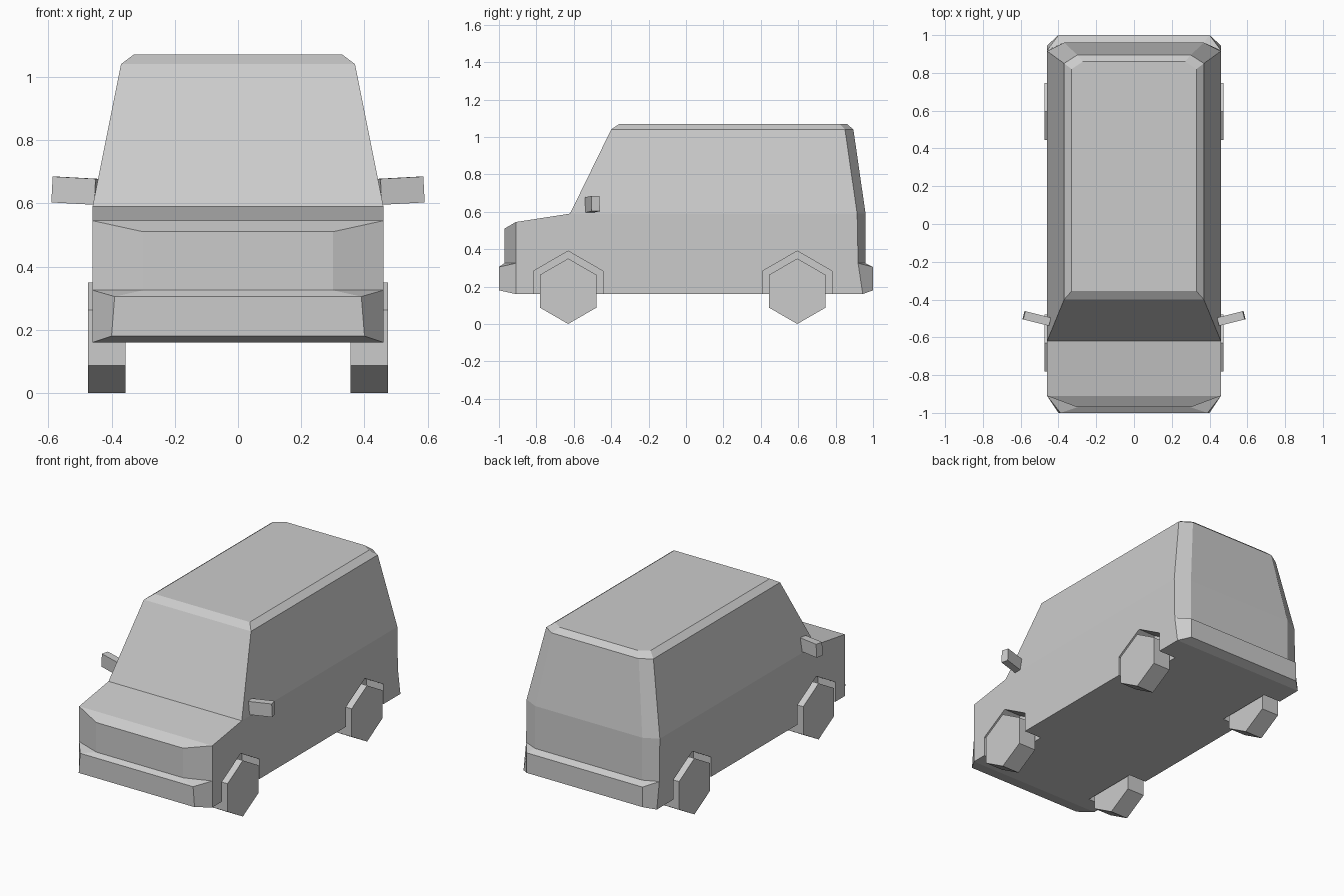
import bpy, bmesh, math
from mathutils import Matrix

if "Cube" in bpy.data.objects:
    bpy.data.objects.remove(bpy.data.objects["Cube"])

# Single plain grey material
GREY = (0.6, 0.6, 0.6, 1.0)
grey = bpy.data.materials.new("plain grey")
grey.use_nodes = True
grey.diffuse_color = GREY
grey.node_tree.nodes["Principled BSDF"].inputs["Base Color"].default_value = GREY


def finish(bm, name):
    bmesh.ops.recalc_face_normals(bm, faces=bm.faces)
    mesh = bpy.data.meshes.new(name)
    bm.to_mesh(mesh)
    bm.free()
    mesh.materials.append(grey)
    obj = bpy.data.objects.new(name, mesh)
    bpy.context.scene.collection.objects.link(obj)
    return obj


def hexagon(name, x, y, z, radius, width):
    """Six-sided drum with its axis along x and a corner pointing up."""
    bm = bmesh.new()
    place = Matrix.Translation((x, y, z)) @ Matrix.Rotation(math.pi / 2, 4, 'Y')
    bmesh.ops.create_cone(bm, cap_ends=True, segments=6, radius1=radius,
                          radius2=radius, depth=width, matrix=place)
    # turn about the axle so that a corner is at the top
    top = max(v.co.z for v in bm.verts)
    if top < z + radius * 0.99:
        bmesh.ops.rotate(bm, verts=bm.verts, cent=(x, y, z),
                         matrix=Matrix.Rotation(math.pi / 6, 3, 'X'))
    return finish(bm, name)


# Body outline at each level, as (x, y, z) on the left half:
# front, front corner, rear corner, rear
LOW_F, LOW_B = (0.46, -0.91, 0.16), (0.46, 0.945, 0.16)
BUMP_F, BUMP_B = (0.46, -0.91, 0.325), (0.46, 0.92, 0.325)
HOOD = (0.46, -0.91, 0.545)
BELT_B, BELT_R = (0.46, 0.915, 0.59), (0.37, 0.96, 0.59)
SCREEN = (0.46, -0.62, 0.59)
levels = [
    (LOW_F, LOW_F, LOW_B, LOW_B),
    ((0.40, -1.0, 0.18), LOW_F, LOW_B, (0.40, 1.0, 0.18)),
    ((0.39, -1.0, 0.305), BUMP_F, BUMP_B, (0.40, 1.0, 0.305)),
    ((0.30, -0.97, 0.325), BUMP_F, BUMP_B, (0.37, 0.96, 0.325)),
    ((0.30, -0.97, 0.51), HOOD, BELT_B, BELT_R),
    (HOOD, HOOD, BELT_B, BELT_R),
    (SCREEN, SCREEN, BELT_B, BELT_R),
    ((0.37, -0.40, 1.04), (0.37, -0.40, 1.04), (0.37, 0.85, 1.04), (0.30, 0.895, 1.04)),
    ((0.33, -0.355, 1.07), (0.33, -0.355, 1.07), (0.33, 0.82, 1.07), (0.27, 0.86, 1.07)),
]

# Loft the levels into one closed shell
bm = bmesh.new()
rings = []
for half in levels:
    loop = list(half) + [(-x, y, z) for x, y, z in reversed(half)]
    rings.append([bm.verts.new(p) for p in loop])
for a, b in zip(rings, rings[1:]):
    for i in range(len(a)):
        j = (i + 1) % len(a)
        bm.faces.new((a[i], a[j], b[j], b[i]))
bm.faces.new(rings[0])
bm.faces.new(rings[-1])
bmesh.ops.remove_doubles(bm, verts=bm.verts, dist=0.0005)
body = finish(bm, "body")

# Wheels and the arches cut for them
for side, x in (("left", 1), ("right", -1)):
    for end, y in (("front", -0.63), ("rear", 0.595)):
        hexagon(f"{end}_{side}_wheel", x * 0.415, y, 0.175, 0.175, 0.12)
        cutter = hexagon("arch_cutter", x * 0.44, y, 0.176, 0.214, 0.20)
        cutter.hide_render = True
        cut = body.modifiers.new("arch", 'BOOLEAN')
        cut.operation = 'DIFFERENCE'
        cut.solver = 'EXACT'
        cut.object = cutter
        bpy.context.view_layer.objects.active = body
        bpy.ops.object.modifier_apply(modifier=cut.name)
        bpy.data.objects.remove(cutter)

# Door mirrors, swept back and slightly raised at the tips
for side, s in (("left", 1), ("right", -1)):
    bm = bmesh.new()
    place = (Matrix.Translation((s * 0.515, -0.50, 0.64))
             @ Matrix.Rotation(s * math.radians(14), 4, 'Z')
             @ Matrix.Rotation(-s * math.radians(3), 4, 'Y')
             @ Matrix.Diagonal((0.14, 0.045, 0.082, 1)))
    bmesh.ops.create_cube(bm, size=1, matrix=place)
    finish(bm, f"{side}_mirror")
